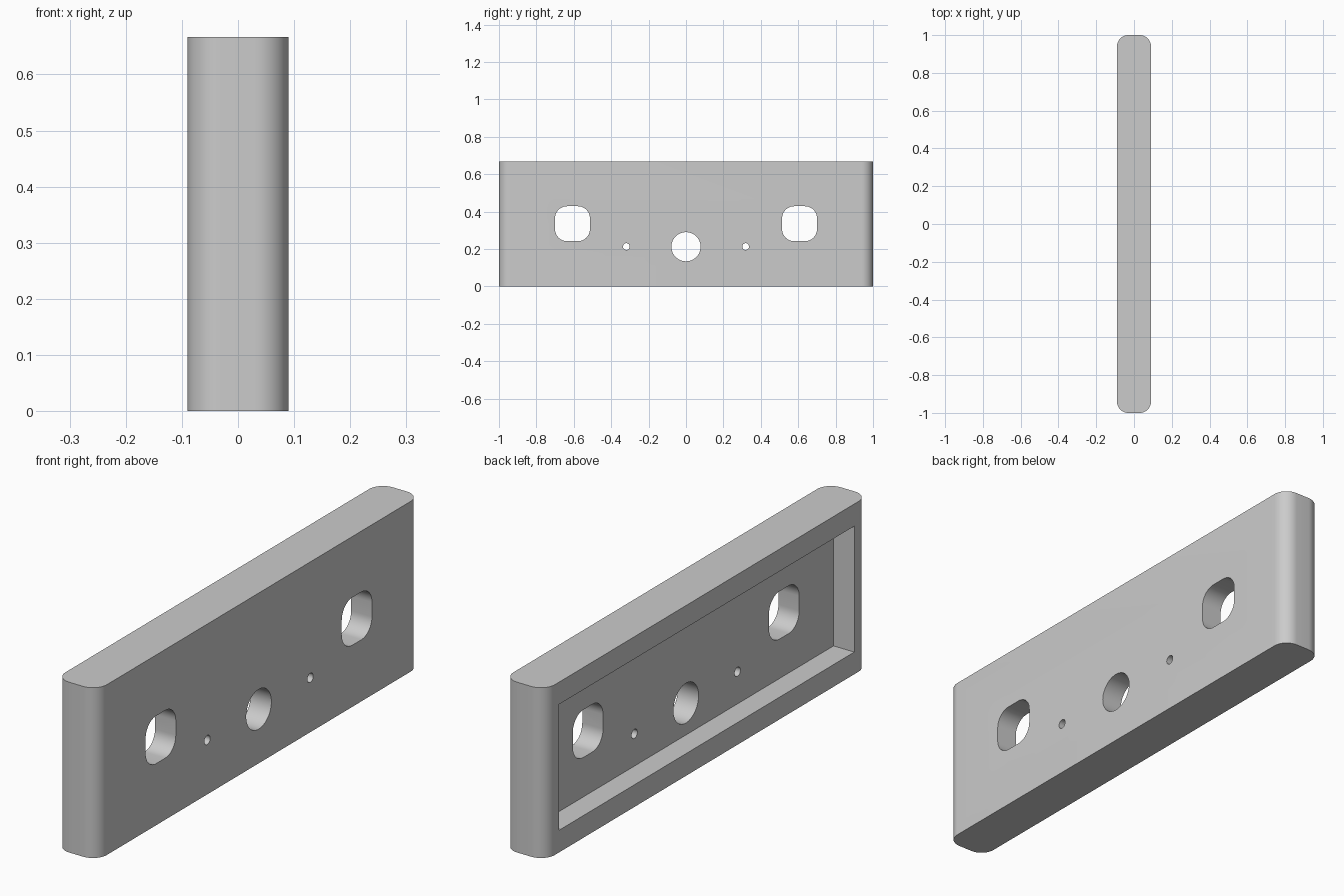
import bpy
from math import cos, sin, pi, radians

default = bpy.data.objects.get("Cube")
if default:
    bpy.data.objects.remove(default, do_unlink=True)

LENGTH, THICK, HEIGHT = 2.0, 0.18, 0.667
RIM = 0.087
BIG = 0.3

grey = bpy.data.materials.new("light grey")
grey.use_nodes = True
colour = (0.6, 0.6, 0.6, 1)
grey.diffuse_color = colour
grey.node_tree.nodes["Principled BSDF"].inputs["Base Color"].default_value = colour


def rounded(w, h, r, steps=12):
    """Counter-clockwise outline of a rounded rectangle."""
    pts = []
    for q, (sx, sy) in enumerate([(1, 1), (-1, 1), (-1, -1), (1, -1)]):
        for i in range(steps + 1):
            a = (q + i / steps) * pi / 2
            pts.append((sx * (w / 2 - r) + r * cos(a), sy * (h / 2 - r) + r * sin(a)))
    return pts


def circle(r, n=48):
    return [(r * cos(2 * pi * i / n), r * sin(2 * pi * i / n)) for i in range(n)]


def prism(name, outline, low, high, place):
    """Extrude an outline from low to high; place maps (u, v, depth) to xyz."""
    n = len(outline)
    verts = [place(u, v, d) for d in (low, high) for u, v in outline]
    faces = [tuple(reversed(range(n))), tuple(range(n, 2 * n))]
    faces += [(i, (i + 1) % n, n + (i + 1) % n, n + i) for i in range(n)]
    mesh = bpy.data.meshes.new(name)
    mesh.from_pydata(verts, [], faces)
    mesh.materials.append(grey)
    obj = bpy.data.objects.new(name, mesh)
    bpy.context.collection.objects.link(obj)
    return obj


def cut(name, outline, y, z, low=-BIG, high=BIG):
    """Cut an outline in the y-z plane through the plate along x."""
    cutter = prism(name, outline, low, high, lambda u, v, d: (d, y + u, z + v))
    cutter.hide_render = True
    mod = plate.modifiers.new(name, "BOOLEAN")
    mod.operation, mod.solver, mod.object = "DIFFERENCE", "EXACT", cutter
    bpy.ops.object.modifier_apply(modifier=mod.name)
    bpy.data.objects.remove(cutter, do_unlink=True)


# Plate with rounded upright edges
plate = prism("mounting_plate", rounded(THICK, LENGTH, 0.06), 0, HEIGHT,
              lambda u, v, d: (u, v, d))
bpy.context.view_layer.objects.active = plate
plate.select_set(True)

# Rectangular recess on the -x side
hw, hh = LENGTH / 2 - RIM, HEIGHT / 2 - RIM
cut("recess", [(-hw, -hh), (hw, -hh), (hw, hh), (-hw, hh)], 0, HEIGHT / 2, high=0)

# Central bore, and mirrored pin holes and rounded square windows
cut("centre_bore", circle(0.078), 0, 0.212)
for side in (-1, 1):
    cut("pin_hole", circle(0.018, 24), side * 0.319, 0.213)
    cut("window", rounded(0.187, 0.187, 0.065), side * 0.607, 0.335)

bpy.ops.object.shade_smooth_by_angle(angle=radians(30))
